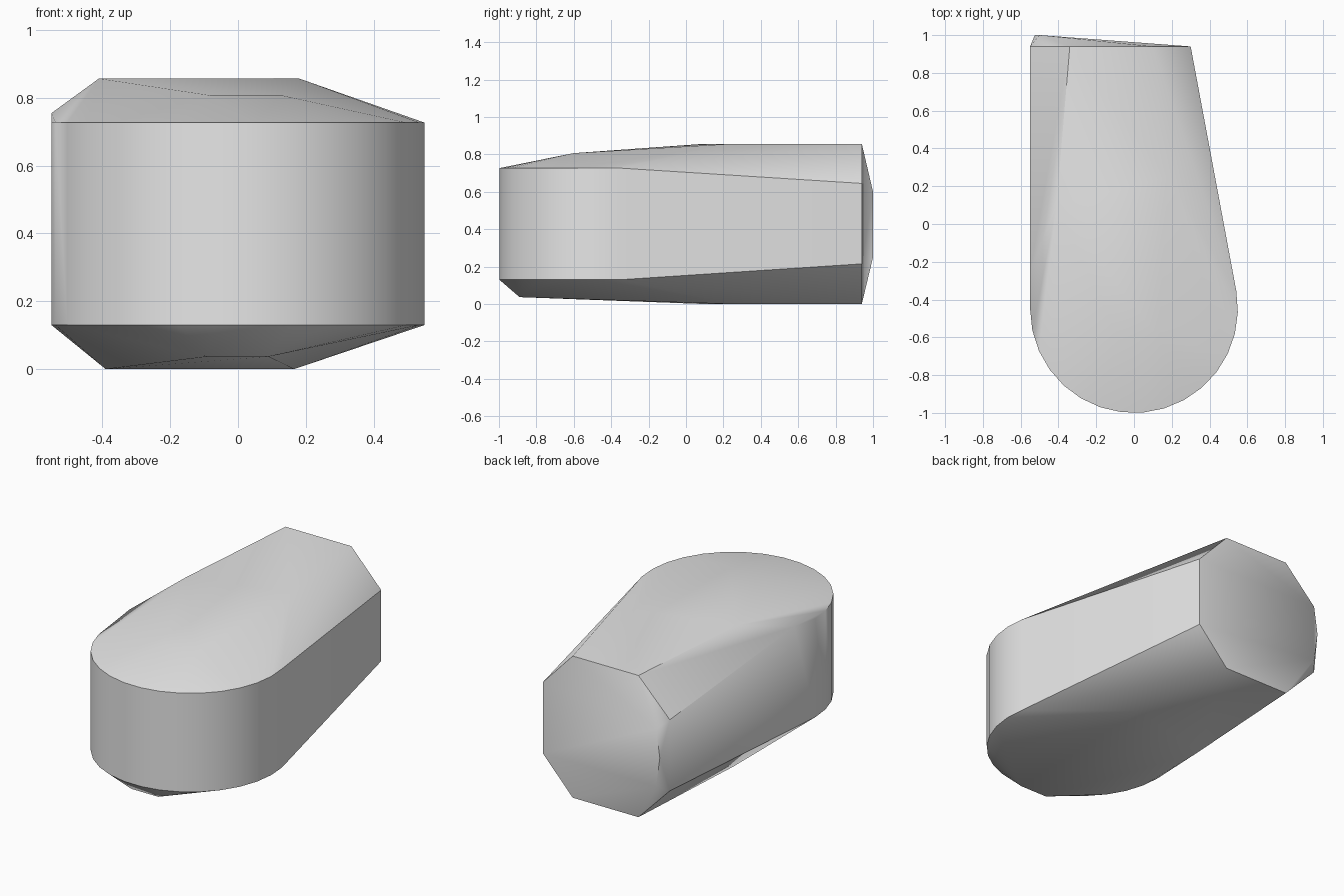
import bpy
import bmesh
from math import cos, sin, radians

cube = bpy.data.objects.get("Cube")
if cube:
    bpy.data.objects.remove(cube, do_unlink=True)

# Plain grey material
grey = bpy.data.materials.new("light_grey")
grey.use_nodes = True
colour = (0.8, 0.8, 0.8, 1)
grey.diffuse_color = colour
grey.node_tree.nodes["Principled BSDF"].inputs["Base Color"].default_value = colour

points = []

# Rounded front wall: one arc, repeated at the lower and upper rims
radius, arc_y = 0.55, -0.45
for step in range(17):
    a = radians(10 - 190 * step / 16)
    x, y = radius * cos(a), arc_y + radius * sin(a)
    points += [(x, y, 0.13), (x, y, 0.727)]

# Octagonal back end
back_y = 0.94
for low, high, outer in ((0.0, 0.857, False), (0.215, 0.645, True)):
    for x in ((-0.55, 0.3) if outer else (-0.34, 0.1)):
        points += [(x, back_y, low), (x, back_y, high)]

# Slight bulge on one side of the back end
points += [(-0.5, 1.0, 0.25), (-0.525, 1.0, 0.43), (-0.5, 1.0, 0.6)]

# Crown: flat roof widening forwards, then sloping to the front rim
points += [(-0.41, 0.1, 0.857), (0.18, 0.25, 0.857),
           (-0.08, -0.6, 0.807), (0.13, -0.6, 0.807),
           (-0.55, -0.25, 0.755)]

# Underside: flat base rising gently to the front
points += [(-0.39, 0.1, 0.0), (0.165, 0.25, 0.0),
           (-0.09, -0.89, 0.037), (0.09, -0.89, 0.037)]

# Wrap all sections in one convex shell
bm = bmesh.new()
for p in points:
    bm.verts.new(p)
result = bmesh.ops.convex_hull(bm, input=bm.verts[:])
loose = [v for v in bm.verts if not v.link_faces]
bmesh.ops.delete(bm, geom=loose, context='VERTS')
bmesh.ops.recalc_face_normals(bm, faces=bm.faces[:])
bmesh.ops.dissolve_limit(bm, angle_limit=radians(0.5),
                         verts=bm.verts[:], edges=bm.edges[:])
mesh = bpy.data.meshes.new("rounded_body")
bm.to_mesh(mesh)
bm.free()
mesh.materials.append(grey)
body = bpy.data.objects.new("rounded_body", mesh)
bpy.context.collection.objects.link(body)

# Smooth shading with crisp rims
bpy.ops.object.select_all(action='DESELECT')
body.select_set(True)
bpy.context.view_layer.objects.active = body
bpy.ops.object.shade_smooth_by_angle(angle=radians(40))
